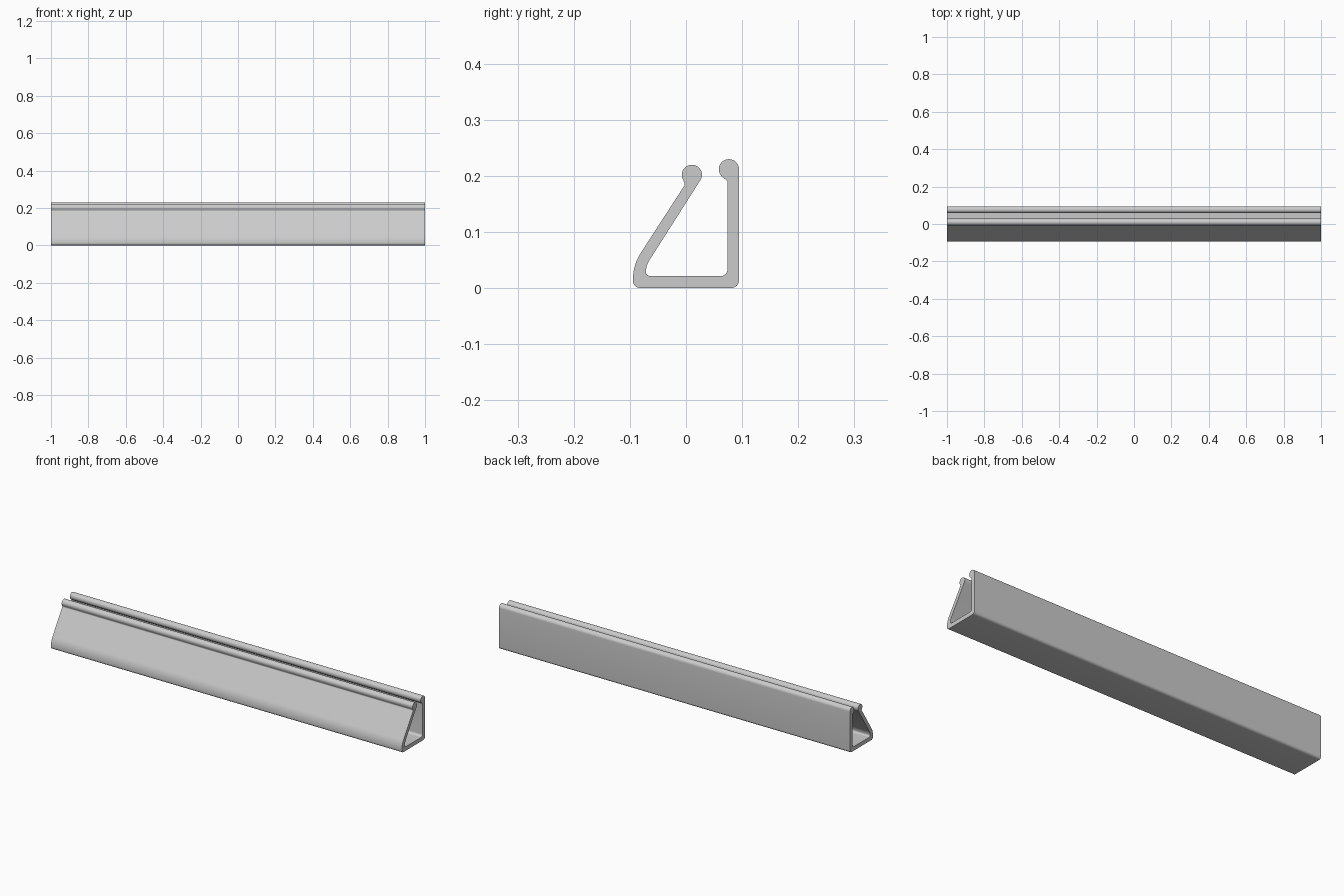
import bpy, bmesh, math
from mathutils import Vector

if "Cube" in bpy.data.objects:
    bpy.data.objects.remove(bpy.data.objects["Cube"])


def fillet(prev, corner, nxt, radius, steps=8):
    """Points of a circular arc rounding one corner."""
    p, c, n = Vector(prev), Vector(corner), Vector(nxt)
    u, v = (p - c).normalized(), (n - c).normalized()
    half = u.angle(v) / 2
    centre = c + (u + v).normalized() * (radius / math.sin(half))
    a = c + u * (radius / math.tan(half)) - centre
    b = c + v * (radius / math.tan(half)) - centre
    turn = math.atan2(a.x * b.y - a.y * b.x, a.dot(b))
    start = math.atan2(a.y, a.x)
    return [centre + Vector((math.cos(start + turn * i / steps),
                             math.sin(start + turn * i / steps))) * radius
            for i in range(steps + 1)]


def bead(cy, cz, radius, start, end, steps=28):
    """Round lip on a wall end, as corners without a fillet."""
    angles = [math.radians(start + (end - start) * i / steps) for i in range(steps + 1)]
    return [(cy + radius * math.cos(a), cz + radius * math.sin(a), 0) for a in angles]


# Cross-section corners: y, z, fillet radius
corners = [(-0.0945, 0.0, 0.0125), (0.0945, 0.0, 0.0135)]    # base underside
corners += bead(0.0765, 0.2115, 0.018, 0, 233)               # back lip
corners += [(0.074, 0.191, 0.006),                           # back lip neck
            (0.074, 0.021, 0.0125), (-0.0715, 0.021, 0.0085),  # inner floor
            (-0.0715, 0.0395, 0.04)]                         # inner front bend
corners += bead(0.0105, 0.2015, 0.018, -41, 209)             # front lip
corners += [(-0.0015, 0.1845, 0.006),                        # front lip neck
            (-0.0945, 0.041, 0.085)]                         # outer front bend

outline = []
for i, (y, z, r) in enumerate(corners):
    if r:
        outline += fillet(corners[i - 1][:2], (y, z), corners[(i + 1) % len(corners)][:2], r)
    else:
        outline.append(Vector((y, z)))

# Extrude the section along the length
bm = bmesh.new()
end_cap = bm.faces.new([bm.verts.new((-1, p.x, p.y)) for p in outline])
moved = bmesh.ops.extrude_face_region(bm, geom=[end_cap], use_keep_orig=True)["geom"]
bmesh.ops.translate(bm, vec=(2, 0, 0),
                    verts=[v for v in moved if isinstance(v, bmesh.types.BMVert)])
bmesh.ops.recalc_face_normals(bm, faces=bm.faces)
mesh = bpy.data.meshes.new("channel_rail")
bm.to_mesh(mesh)
bm.free()

grey = bpy.data.materials.new("light grey")
grey.diffuse_color = (0.6, 0.6, 0.6, 1)
grey.use_nodes = True
grey.node_tree.nodes["Principled BSDF"].inputs["Base Color"].default_value = grey.diffuse_color
mesh.materials.append(grey)
rail = bpy.data.objects.new("channel_rail", mesh)
bpy.context.collection.objects.link(rail)
bpy.context.view_layer.objects.active = rail
rail.select_set(True)
bpy.ops.object.shade_smooth_by_angle(angle=math.radians(35))
